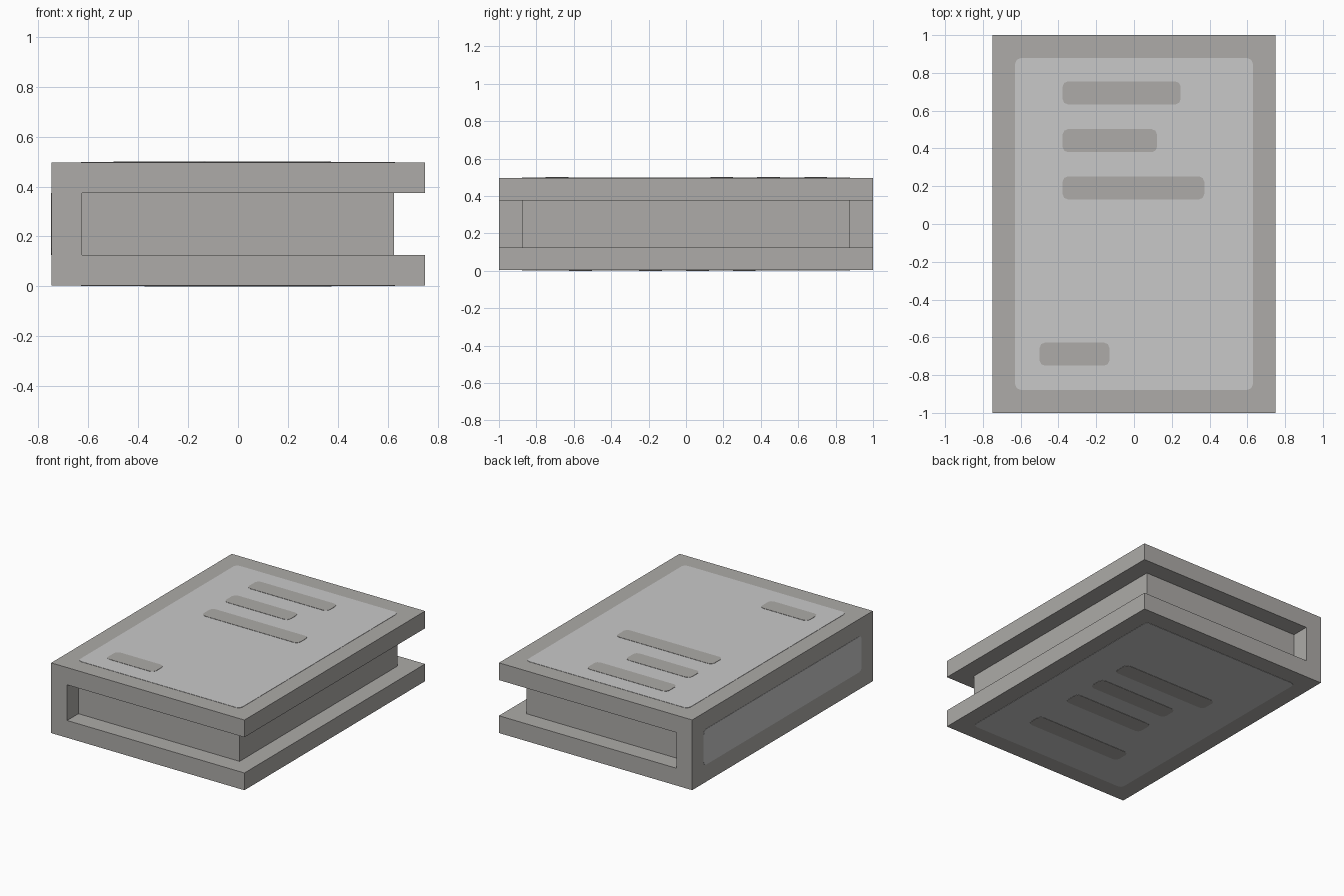
import bpy
import bmesh
from mathutils import Vector

cube = bpy.data.objects.get("Cube")
if cube:
    bpy.data.objects.remove(cube)


def material(name, rgb):
    mat = bpy.data.materials.new(name)
    mat.use_nodes = True
    mat.diffuse_color = (*rgb, 1)
    mat.node_tree.nodes["Principled BSDF"].inputs["Base Color"].default_value = (*rgb, 1)
    return mat


WARM_GREY = material("warm_grey", (0.418, 0.407, 0.392))
LIGHT_GREY = material("light_grey", (0.584, 0.584, 0.584))

LIFT = 0.002     # height of one painted layer
BOARD = 0.125    # cover thickness
W, D, H = 0.75, 1.0, 0.5


def prism(name, outline, offset, mat):
    """Extrude a planar outline of 3D points along an offset."""
    bm = bmesh.new()
    face = bm.faces.new([bm.verts.new(p) for p in outline])
    moved = bmesh.ops.extrude_face_region(bm, geom=[face])["geom"]
    verts = [g for g in moved if isinstance(g, bmesh.types.BMVert)]
    bmesh.ops.translate(bm, verts=verts, vec=Vector(offset))
    # The starting face stays as the back cap
    if not face.is_valid or len(face.verts) == 0:
        bm.faces.new(bm.verts[:len(outline)])
    bmesh.ops.recalc_face_normals(bm, faces=bm.faces[:])
    mesh = bpy.data.meshes.new(name)
    bm.to_mesh(mesh)
    bm.free()
    mesh.materials.append(mat)
    obj = bpy.data.objects.new(name, mesh)
    bpy.context.collection.objects.link(obj)
    return obj


def clipped_rect(u0, u1, v0, v1, c=0.028):
    """Rectangle with softly rounded corners (two bevel steps)."""
    k = c * 0.3
    pts = []
    for u, v, su, sv, swap in ((u0, v0, 1, 1, False), (u1, v0, -1, 1, True),
                               (u1, v1, -1, -1, False), (u0, v1, 1, -1, True)):
        corner = [(u, v + sv * c), (u + su * k, v + sv * k), (u + su * c, v)]
        pts += corner[::-1] if swap else corner
    return pts


def plate(name, side, rect, layers, mat):
    """Thin painted plate on the top, bottom or spine of the cover."""
    place, normal = {
        "top": (lambda u, v: (u, v, H - 2 * LIFT), (0, 0, 1)),
        "bottom": (lambda u, v: (u, v, 2 * LIFT), (0, 0, -1)),
        "spine": (lambda u, v: (-W + LIFT, u, v), (-1, 0, 0)),
    }[side]
    outline = [place(u, v) for u, v in clipped_rect(*rect)]
    return prism(name, outline, Vector(normal) * LIFT * layers, mat)


# Cover: one C-shaped profile, both boards joined by the spine
x0, z0, z1 = -W + LIFT, 2 * LIFT, H - 2 * LIFT
inner = -W + BOARD
profile = [(x0, z0), (W, z0), (W, BOARD), (inner, BOARD),
           (inner, H - BOARD), (W, H - BOARD), (W, z1), (x0, z1)]
prism("cover", [(x, -D, z) for x, z in profile], (0, 2 * D, 0), WARM_GREY)

# Page block, set back from the three open edges
px, py = W - BOARD, D - BOARD
prism("page_block", [(-px, -py, BOARD), (px, -py, BOARD), (px, py, BOARD), (-px, py, BOARD)],
      (0, 0, H - 2 * BOARD), WARM_GREY)

# Light panels on both boards and the spine
board_rect = (-px - 0.004, px + 0.004, -py - 0.003, py + 0.003)
plate("top_panel", "top", board_rect, 1, LIGHT_GREY)
plate("bottom_panel", "bottom", board_rect, 1, LIGHT_GREY)
plate("spine_panel", "spine", (-py, py, BOARD, H - BOARD), 1, LIGHT_GREY)

# Bars on the panels: start x, end x, lower y
BAR = 0.122
bars = {
    "top": [(-0.378, 0.247, 0.633), (-0.378, 0.122, 0.38),
            (-0.378, 0.372, 0.13), (-0.5, -0.13, -0.75)],
    "bottom": [(-0.375, 0.375, 0.25), (-0.25, 0.375, 0.0),
               (-0.25, 0.375, -0.25), (-0.375, 0.375, -0.625)],
}
for side, rows in bars.items():
    for i, (a, b, y) in enumerate(rows, 1):
        plate(f"{side}_bar_{i}", side, (a, b, y, y + BAR), 2, WARM_GREY)
